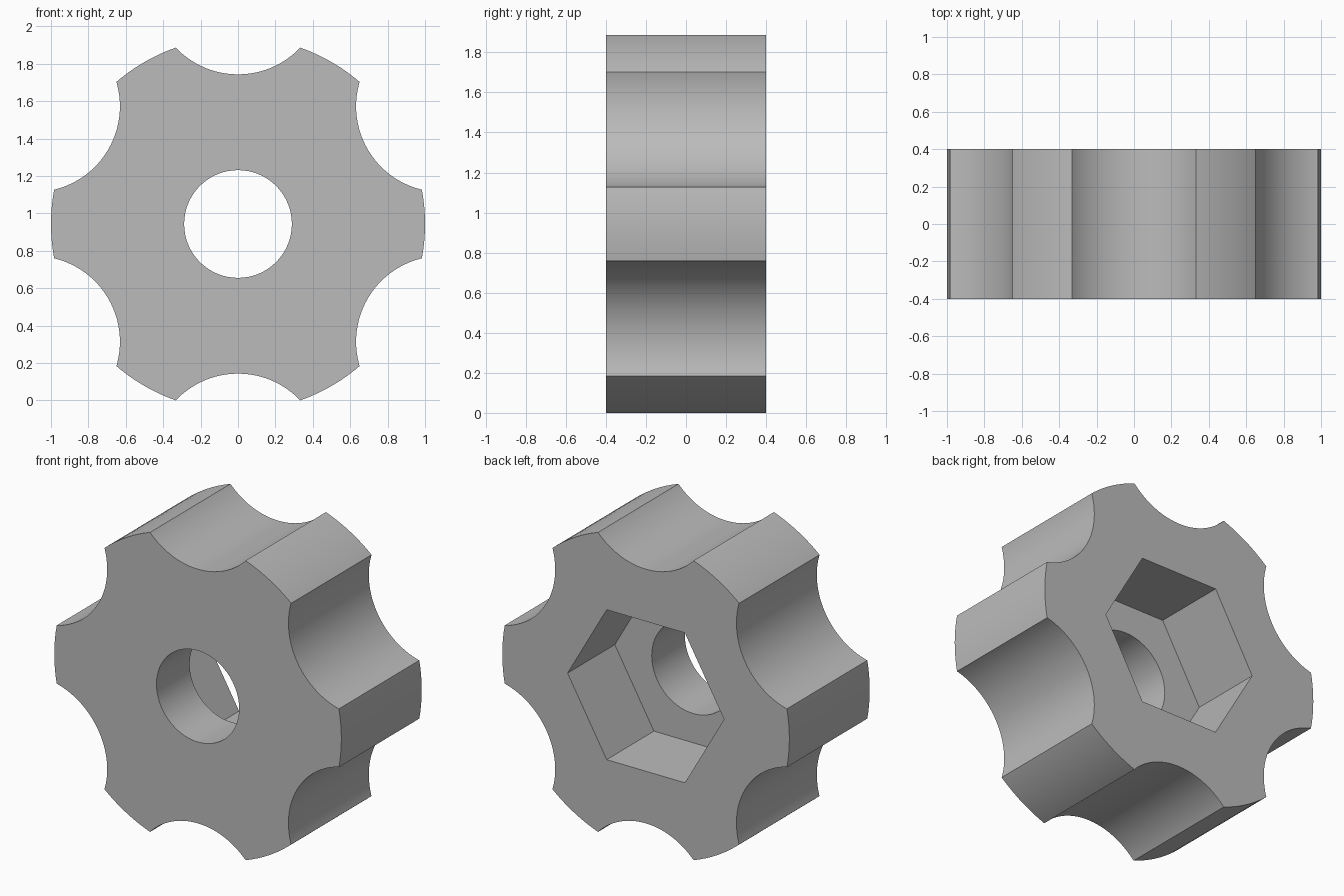
import bpy
from math import radians, sin, cos

cube = bpy.data.objects.get("Cube")
if cube:
    bpy.data.objects.remove(cube, do_unlink=True)

MID_Z = 0.943       # height of the knob axis
HALF = 0.4          # half thickness along y
SCALLOP_R = 0.459
SCALLOP_DIST = 1.259

grey = bpy.data.materials.new("plain grey")
grey.use_nodes = True
colour = (0.5, 0.5, 0.5, 1)
grey.diffuse_color = colour
grey.node_tree.nodes["Principled BSDF"].inputs["Base Color"].default_value = colour


def prism(name, sides, radius, y0, y1, x=0, z=MID_Z):
    """Cylinder or prism lying along y, with a corner on the x axis."""
    bpy.ops.mesh.primitive_cylinder_add(
        vertices=sides, radius=radius, depth=y1 - y0,
        location=(x, (y0 + y1) / 2, z), rotation=(radians(90), 0, 0))
    obj = bpy.context.object
    obj.name = name
    # turn the primitive so a corner points along x
    for v in obj.data.vertices:
        v.co.x, v.co.y = v.co.y, -v.co.x
    return obj


# Round knob body
knob = prism("knob_body", 128, 1, -HALF, HALF)
knob.data.materials.append(grey)

# Six finger scallops around the rim
cutters = []
for i in range(6):
    a = radians(30 + 60 * i)
    cutters.append(prism(f"scallop_cutter_{i + 1}", 96, SCALLOP_R, -0.6, 0.6,
                         SCALLOP_DIST * cos(a), MID_Z + SCALLOP_DIST * sin(a)))

# Through bore and hexagonal nut pocket in the back
cutters.append(prism("bore_cutter", 64, 0.288, -0.6, 0.6))
cutters.append(prism("nut_pocket_cutter", 6, 0.545, -0.07, 0.6))

bpy.ops.object.select_all(action="DESELECT")
knob.select_set(True)
bpy.context.view_layer.objects.active = knob
for cutter in cutters:
    cutter.hide_render = True
    mod = knob.modifiers.new(cutter.name, "BOOLEAN")
    mod.operation = "DIFFERENCE"
    mod.solver = "EXACT"
    mod.object = cutter
    bpy.ops.object.modifier_apply(modifier=mod.name)
for cutter in cutters:
    bpy.data.objects.remove(cutter, do_unlink=True)

# Smooth curved walls, crisp rims and pocket corners
bpy.ops.object.shade_smooth_by_angle(angle=radians(25))
